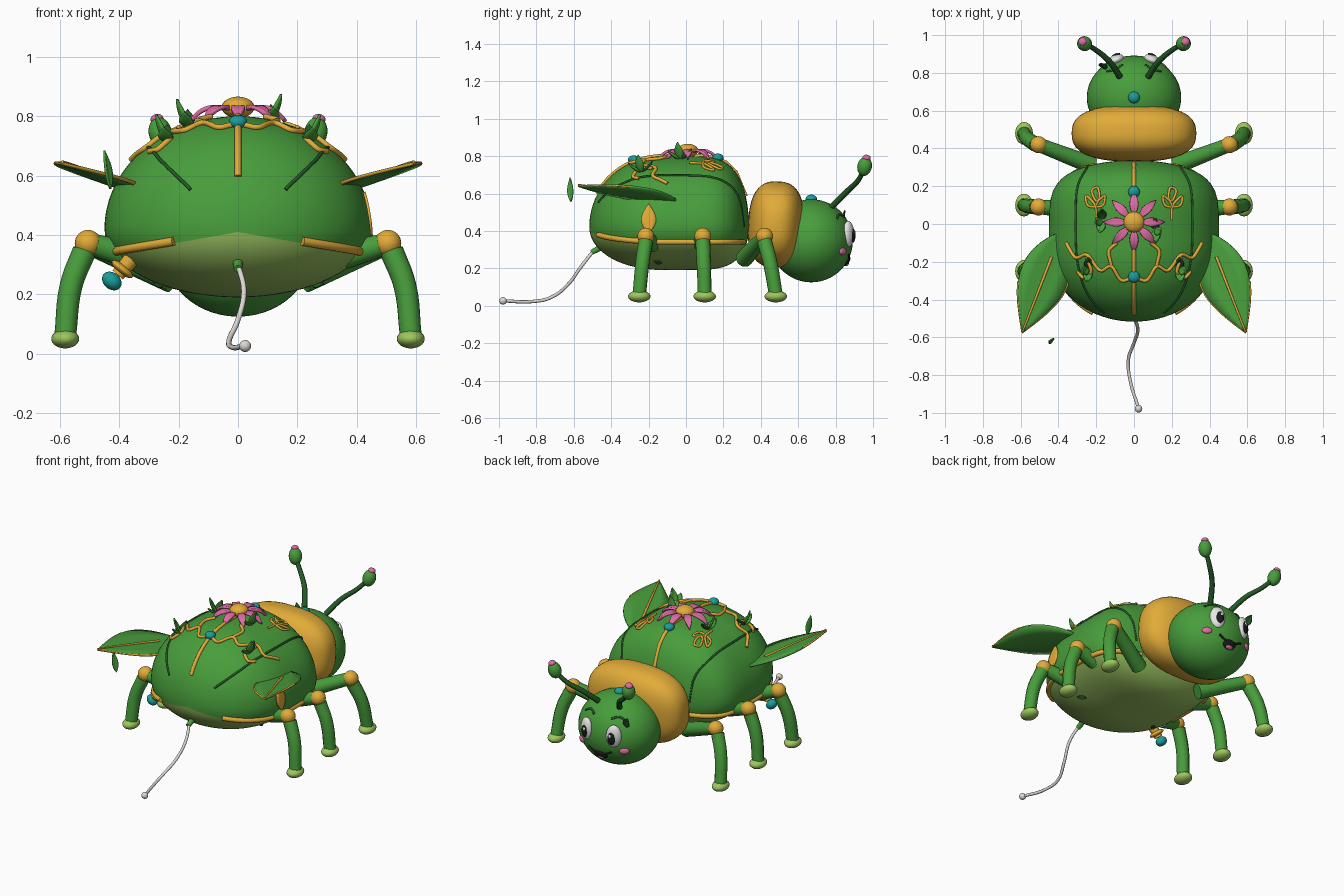
import bpy, bmesh
from math import sin, cos, pi, sqrt
from mathutils import Vector as V

if "Cube" in bpy.data.objects:
    bpy.data.objects.remove(bpy.data.objects["Cube"])


def material(name, r, g, b):
    m = bpy.data.materials.new(name)
    m.use_nodes = True
    m.diffuse_color = (r, g, b, 1)
    m.node_tree.nodes["Principled BSDF"].inputs["Base Color"].default_value = (r, g, b, 1)
    return m


GREEN = material("leaf green", .065, .34, .045)
DARK = material("dark green", .018, .10, .02)
ORANGE = material("golden orange", .76, .41, .04)
LIME = material("light green", .34, .57, .11)
BELLY = material("belly green", .30, .50, .11)
PINK = material("pink", .74, .15, .38)
TEAL = material("teal", .01, .34, .33)
WHITE = material("white", .85, .85, .83)
BLACK = material("black", .01, .012, .01)
GREY = material("warm grey", .72, .69, .66)


def finish(name, mat):
    ob = bpy.context.object
    ob.name = name
    ob.data.materials.clear()
    ob.data.materials.append(mat)
    bpy.ops.object.shade_smooth_by_angle(angle=1)
    return ob


def select(ob):
    bpy.ops.object.select_all(action='DESELECT')
    bpy.context.view_layer.objects.active = ob
    ob.select_set(True)


def ball(name, mat, loc, size, rot=(0, 0, 0), seg=24, boxy=2):
    bpy.ops.mesh.primitive_uv_sphere_add(segments=seg, ring_count=seg * 2 // 3, location=loc, rotation=rot)
    ob = bpy.context.object
    ob.scale = size if isinstance(size, tuple) else (size,) * 3
    for v in ob.data.vertices:
        v.co /= sum(abs(c) ** boxy for c in v.co) ** (1 / boxy)
    return finish(name, mat)


def tube(name, mat, pts, r, taper=1.0, straight=False):
    cu = bpy.data.curves.new(name, 'CURVE')
    cu.dimensions = '3D'
    cu.bevel_depth, cu.bevel_resolution = r, 3
    cu.resolution_u, cu.use_fill_caps = 6, True
    sp = cu.splines.new('POLY' if straight else 'BEZIER')
    dots = sp.points if straight else sp.bezier_points
    dots.add(len(pts) - 1)
    for i, (d, p) in enumerate(zip(dots, pts)):
        d.radius = 1 + (taper - 1) * i / (len(pts) - 1)
        if straight:
            d.co = (*p, 1)
        else:
            d.co = p
            d.handle_left_type = d.handle_right_type = 'AUTO'
    ob = bpy.data.objects.new(name, cu)
    bpy.context.collection.objects.link(ob)
    select(ob)
    bpy.ops.object.convert(target='MESH')
    return finish(name, mat)


def grid_mesh(name, mat, rows, closed=False):
    bm = bmesh.new()
    vs = [[bm.verts.new(p) for p in row] for row in rows]
    n = len(rows[0])
    for a, b in zip(vs, vs[1:]):
        for i in range(n if closed else n - 1):
            j = (i + 1) % n
            bm.faces.new((a[i], a[j], b[j], b[i]))
    bmesh.ops.remove_doubles(bm, verts=bm.verts, dist=1e-4)
    bmesh.ops.recalc_face_normals(bm, faces=bm.faces)
    me = bpy.data.meshes.new(name)
    bm.to_mesh(me)
    bm.free()
    ob = bpy.data.objects.new(name, me)
    bpy.context.collection.objects.link(ob)
    select(ob)
    return finish(name, mat)


def leaf(name, mat, base, tip, up, width, cup=.3, droop=0.0, thick=.008):
    """Pointed blade; returns its rows of points from edge over rib to edge."""
    base, axis, up = V(base), V(tip) - V(base), V(up)
    side = axis.cross(up).normalized()
    nor = side.cross(axis).normalized()
    rows = []
    for k in range(13):
        t = k / 12
        w = width * sin(pi * t ** .85) if 0 < k < 12 else 0
        mid = base + axis * t + nor * droop * 4 * t * (1 - t)
        rows.append([mid + side * w * c + nor * cup * w * c * c for c in (-1, -.5, 0, .5, 1)])
    mod = grid_mesh(name, mat, rows).modifiers.new("thickness", 'SOLIDIFY')
    mod.thickness, mod.offset = thick, 0
    return rows


# Body surface: boxier toward the head, rounder toward the tail
A, B, CY, CZ, UP, DOWN = .45, .427, -.09, .42, .38, .23


def shape(x, dy):
    return (x / A) ** 2 + (abs(dy) / B) ** (5 if dy > 0 else 2.3)


def on_body(u, z):
    h = (z - CZ) / (UP if z > CZ else DOWN)
    lo, hi = 0, 1
    for _ in range(30):
        r = (lo + hi) / 2
        if shape(r * cos(u), r * sin(u)) + h * h < 1:
            lo = r
        else:
            hi = r
    return V((lo * cos(u), CY + lo * sin(u), z))


def top(x, y, lift=0.0):
    return V((x, y, CZ + UP * sqrt(max(0, 1 - shape(x, y - CY))) + lift))


def rim_z(u):
    return .335 + (.075 * (1 - abs(cos(u))) if sin(u) < 0 else 0)


def body_half(name, mat, end):
    rows = []
    for k in range(25):
        f = sin(pi / 2 * k / 24)
        rows.append([on_body(u, rim_z(u) + (end - rim_z(u)) * f)
                     for u in [2 * pi * i / 80 for i in range(80)]])
    grid_mesh(name, mat, rows, True)


body_half("shell", GREEN, CZ + UP)
body_half("belly", BELLY, CZ - DOWN)


def draped(name, mat, pts, r, s=1, lift=.002):
    fine = []
    for (x0, y0), (x1, y1) in zip(pts, pts[1:]):
        fine += [(x0 + (x1 - x0) * k / 6, y0 + (y1 - y0) * k / 6) for k in range(6)]
    fine.append(pts[-1])
    for _ in range(4):
        fine = [fine[0]] + [((a[0] + 2 * b[0] + c[0]) / 4, (a[1] + 2 * b[1] + c[1]) / 4)
                            for a, b, c in zip(fine, fine[1:], fine[2:])] + [fine[-1]]
    tube(name, mat, [top(s * x, y, lift) for x, y in fine], r, straight=True)


# Centre strip, beads and flower
draped("centre_strip", ORANGE, [(0, .32), (0, 0), (0, -.3), (0, -.475)], .011)
for y, z in ((.67, .57), (.17, .79), (-.28, .78)):
    ball("bead", TEAL, (0, y, z), (.031, .031, .024))
ball("flower_centre", ORANGE, (0, .01, .83), (.055, .055, .036))
for i in range(8):
    d = V((cos(pi / 4 * i), sin(pi / 4 * i), 0))
    leaf("petal", PINK, V((0, .01, .82)) + d * .03, V((0, .01, .782)) + d * .16,
         (0, 0, 1), .023, .1, .026, .014)

# Head and collar
ball("collar", ORANGE, (0, .48, .435), (.33, .148, .23), (-.06, 0, 0), 40, 2.6)
ball("head", GREEN, (0, .67, .347), (.25, .222, .222), seg=40)


def face(x, z, lift=0.0):
    return V((x, .67 + .222 * sqrt(1 - (x / .25) ** 2 - ((z - .347) / .222) ** 2) + lift, z))


tube("smile", BLACK, [face(x, .25 + 4 * x * x) for x in (-.08, -.04, 0, .04, .08)], .006)
ball("mouth", BLACK, face(0, .24, -.006), (.045, .016, .03), (-.5, 0, 0))
ball("tongue", PINK, face(0, .226, .001), (.026, .013, .015), (-.5, 0, 0))
leaf("head_leaf", DARK, face(-.15, .44), (-.18, .85, .51), (0, 1, 0), .022)

VINES = [[(0, -.28), (.07, -.31), (.12, -.21), (.18, -.26), (.25, -.15), (.31, -.19), (.36, -.1)],
         [(.12, -.22), (.14, -.14), (.09, -.1)],
         [(.25, -.18), (.22, -.26), (.27, -.29), (.3, -.25)]]
KNOT = [(.2, .02), (.2, .1), (.26, .16), (.25, .09), (.16, .09), (.15, .16), (.2, .11),
        (.23, .18), (.19, .2), (.18, .14), (.2, .1)]
SEAM = [(.24, .31), (.31, .2), (.31, -.17), (.27, -.327), (.235, -.39), (.2, -.434), (.16, -.468)]
LEGS = [((.22, .31, .25), .42, .48), ((.36, .08, .33), .09, .10), ((.36, -.18, .33), -.215, -.25)]

for s in (-1, 1):
    # Shell lines, vines and rim
    draped("shell_seam", DARK, SEAM, .006, s)
    for pts in VINES:
        draped("vine", ORANGE, pts, .0095, s, .006)
    draped("vine_knot", ORANGE, KNOT, .007, s, .004)
    us = [-pi / 2 + s * (.52 + 2.15 * k / 40) for k in range(41)]
    tube("shell_rim", ORANGE, [on_body(u, rim_z(u)) + V((cos(u), sin(u), 1)) * .006 for u in us],
         .015, straight=True)

    # Legs
    for hip, ky, fy in LEGS:
        knee = V((s * .505, ky, .372))
        tube("upper_leg", GREEN, [(s * hip[0], hip[1], hip[2]), knee], .047, .8)
        ball("knee", ORANGE, knee, .045)
        tube("lower_leg", GREEN, [(s * .518, ky, .345), (s * .562, (ky + fy) / 2, .23), (s * .582, fy, .06)], .04, .92)
        ball("foot", LIME, (s * .582, fy, .05), (.047, .06, .032))

    # Side wings shaped like leaves
    rows = leaf("leaf_wing", GREEN, (s * .385, -.04, .555), (s * .592, -.575, .64),
                (-s * .22, 0, 1), .132, .05, .004, .012)
    tube("wing_rib", ORANGE, [r[2] + V((0, 0, .007)) for r in rows[3:]], .008, .6)
    tube("wing_edge", ORANGE, [r[4 if s > 0 else 0] for r in rows[1:]], .008, .6)
    tube("wing_inner_edge", ORANGE, [r[0 if s > 0 else 4] for r in rows[7:]], .006, .7)

    # Antennae
    tube("antenna", DARK, [(s * .075, .78, .53), (s * .13, .86, .61), (s * .2, .92, .67),
                           (s * .262, .955, .74)], .017, .75)
    ball("antenna_bulb", GREEN, (s * .262, .955, .745), (.039, .039, .052), (-.2, s * .2, 0))
    ball("antenna_tip", PINK, (s * .273, .966, .791), (.022, .022, .016), (-.2, s * .2, 0))

    # Eyes, brows and cheeks
    ball("eye", WHITE, face(s * .096, .383, -.004), (.046, .028, .07), (0, 0, -s * .4))
    ball("pupil", BLACK, face(s * .096, .375, .02), (.024, .01, .038), (0, 0, -s * .4))
    ball("eye_glint", WHITE, face(s * .09, .392, .029), (.009, .005, .011))
    tube("brow", DARK, [face(s * .06, .475), face(s * .1, .487), face(s * .145, .465)], .0065)
    ball("cheek", PINK, face(s * .15, .29), (.03, .013, .02), (0, 0, -s * .6))

    # Belly leaflet
    leaf("belly_leaf", DARK, (s * .25, -.13, .228), (s * .29, -.17, .238), (s, 0, -1), .012)

# Leaf sprouts on the back
for x, y in ((-.17, .02), (-.24, -.24), (.11, -.03), (.24, -.24)):
    s = 1 if x > 0 else -1
    p = top(x, y, -.008)
    for mat, dx, dy, h in ((GREEN, .035, -.015, .095), (DARK, .0, .06, .06), (GREEN, .01, -.065, .05)):
        leaf("sprout", mat, p, p + V((s * dx, dy, h)), (-s * dx, -dy, .05), .023, .35, -.008)

# Side leaf emblem, loose leaf and hanging gem
leaf("leaf_emblem", ORANGE, (.45, -.2, .39), (.425, -.2, .545), (1, 0, 0), .04, 0, .005, .009)
leaf("loose_leaf", GREEN, (-.43, -.615, .555), (-.45, -.62, .685), (1, -.7, 0), .018)
tube("gem_stem", ORANGE, [(-.345, -.26, .335), (-.405, -.26, .265)], .03, .8)
ball("gem_collar", ORANGE, (-.39, -.26, .285), (.044, .044, .016), (0, .68, 0))
ball("gem", TEAL, (-.425, -.26, .245), (.036, .032, .028), (0, .7, 0))

# Tail
tube("tail_root", GREEN, [(0, -.45, .315), (0, -.505, .285)], .018, .8)
tube("tail", GREY, [(0, -.49, .3), (.02, -.56, .21), (0, -.63, .115), (-.03, -.72, .045),
                    (-.02, -.83, .022), (.022, -.97, .026)], .009)
ball("tail_tip", GREY, (.024, -.978, .026), .02)
